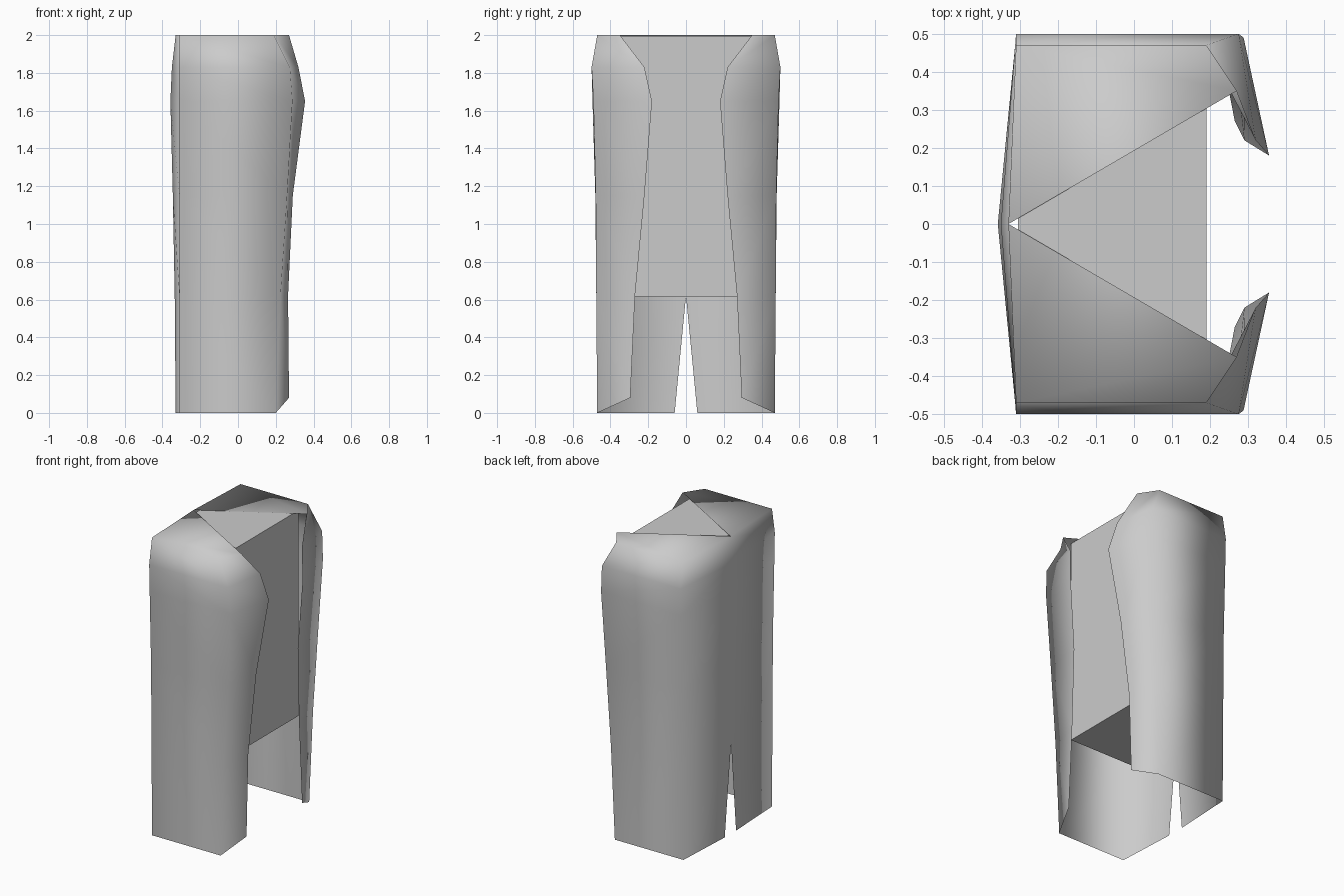
import bpy, bmesh

if "Cube" in bpy.data.objects:
    bpy.data.objects.remove(bpy.data.objects["Cube"])

# Half of the coat shell, rows from hem to shoulder:
# each row = back seam, back corner, side corner, front opening edge
rows = [
    [(-.33, .06, 0), (-.31, .47, 0), (.20, .47, 0), (.27, .295, .08)],
    [(-.335, 0, .62), (-.31, .475, .62), (.225, .475, .62), (.265, .27, .62)],
    [(-.345, 0, 1.15), (-.31, .48, 1.15), (.26, .478, 1.15), (.29, .22, 1.15)],
    [(-.358, 0, 1.65), (-.31, .495, 1.65), (.288, .49, 1.65), (.355, .18, 1.65)],
    [(-.35, 0, 1.83), (-.31, .50, 1.83), (.275, .50, 1.83), (.32, .22, 1.83)],
    [(-.33, 0, 2), (-.31, .47, 2), (.19, .47, 2), (.27, .35, 2)],
]

bm = bmesh.new()
grid = [[bm.verts.new(p) for p in row] for row in rows]
for low, high in zip(grid, grid[1:]):
    for i in range(3):
        bm.faces.new((low[i + 1], low[i], high[i], high[i + 1]))
# shoulder top, leaving the V-shaped neck open
a, b, c, d = grid[-1]
bm.faces.new((d, c, b, a))
bmesh.ops.recalc_face_normals(bm, faces=bm.faces)
bm.normal_update()
if grid and sum(f.normal.z for f in bm.faces if len(f.verts) == 4 and all(v.co.z > 1.99 for v in f.verts)) < 0:
    bmesh.ops.reverse_faces(bm, faces=bm.faces)
me = bpy.data.meshes.new("coat_shell")
bm.to_mesh(me)
bm.free()
coat = bpy.data.objects.new("coat_shell", me)
bpy.context.collection.objects.link(coat)
mir = coat.modifiers.new("Mirror", 'MIRROR')
mir.use_axis = (False, True, False)
mir.merge_threshold = .002
for p in me.polygons:
    p.use_smooth = True


def box(name, x0, x1, half_y, z0, z1):
    bpy.ops.mesh.primitive_cube_add(size=1, location=((x0 + x1) / 2, 0, (z0 + z1) / 2))
    ob = bpy.context.object
    ob.name = name
    ob.scale = (x1 - x0, 2 * half_y, z1 - z0)
    return ob


# Inner body blocks seen through the front opening and neck
box("inner_body", -.305, .19, .37, .785, 1.995)
box("inner_waist", -.305, .19, .37, .615, .785)
